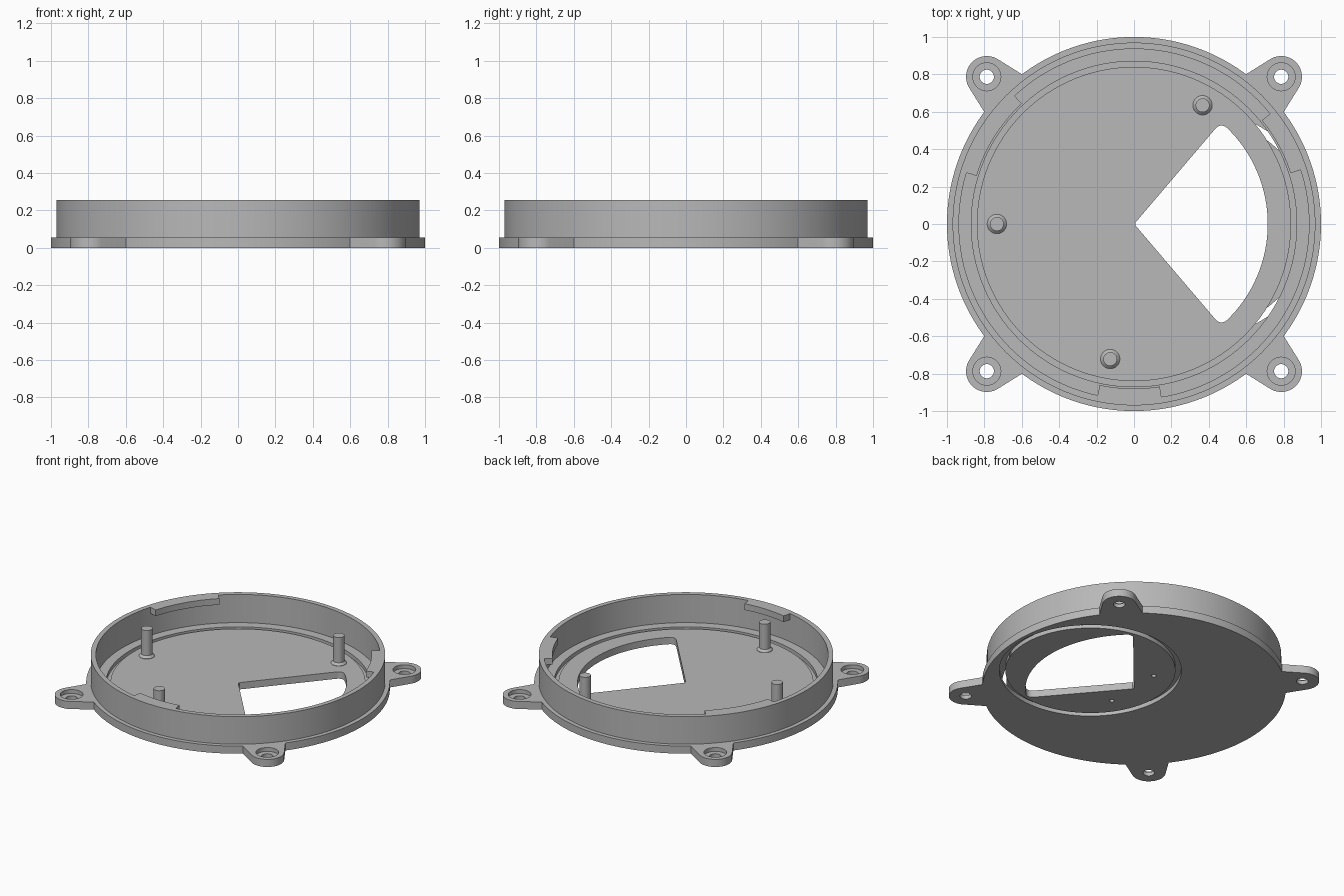
import bpy, bmesh, math
from mathutils import Matrix, Vector

if "Cube" in bpy.data.objects:
    bpy.data.objects.remove(bpy.data.objects["Cube"])

grey = bpy.data.materials.new("grey plastic")
grey.diffuse_color = (0.48, 0.48, 0.48, 1)
grey.use_nodes = True
grey.node_tree.nodes["Principled BSDF"].inputs["Base Color"].default_value = grey.diffuse_color

FLANGE = 0.055   # flange and ear thickness
FLOOR = 0.05     # inner floor height
RIM = 0.255      # top of the wall


def make(name, bm):
    bmesh.ops.remove_doubles(bm, verts=bm.verts, dist=1e-5)
    bmesh.ops.recalc_face_normals(bm, faces=bm.faces)
    me = bpy.data.meshes.new(name)
    bm.to_mesh(me)
    bm.free()
    me.materials.append(grey)
    ob = bpy.data.objects.new(name, me)
    bpy.context.collection.objects.link(ob)
    return ob


def lathe(name, profile, centre=(0, 0), steps=128, closed=False):
    """Spin a radius/height profile around a vertical axis."""
    bm = bmesh.new()
    vs = [bm.verts.new((r, 0, z)) for r, z in profile]
    edges = [bm.edges.new(p) for p in zip(vs, vs[1:])]
    if closed:
        edges.append(bm.edges.new((vs[-1], vs[0])))
    bmesh.ops.spin(bm, geom=vs + edges, cent=(0, 0, 0), axis=(0, 0, 1),
                   angle=2 * math.pi, steps=steps)
    bmesh.ops.translate(bm, verts=bm.verts, vec=(*centre, 0))
    return make(name, bm)


def cylinder(name, r, z0, z1, centre, steps=32):
    return lathe(name, [(0, z0), (r, z0), (r, z1), (0, z1)], centre, steps)


def prism(name, outline, z0, z1, turn=0):
    """Extrude a flat outline upward, then turn it about the z axis."""
    bm = bmesh.new()
    face = bm.faces.new([bm.verts.new((x, y, z0)) for x, y in outline])
    ext = bmesh.ops.extrude_face_region(bm, geom=[face])
    top = [v for v in ext["geom"] if isinstance(v, bmesh.types.BMVert)]
    bmesh.ops.translate(bm, verts=top, vec=(0, 0, z1 - z0))
    bmesh.ops.rotate(bm, verts=bm.verts, cent=(0, 0, 0),
                     matrix=Matrix.Rotation(math.radians(turn), 3, 'Z'))
    return make(name, bm)


def arc(cx, cy, r, a0, a1, n):
    return [(cx + r * math.cos(math.radians(a0 + (a1 - a0) * i / n)),
             cy + r * math.sin(math.radians(a0 + (a1 - a0) * i / n)))
            for i in range(n + 1)]


def cut(ob, cutter):
    bpy.context.view_layer.objects.active = ob
    mod = ob.modifiers.new("cut", 'BOOLEAN')
    mod.operation = 'DIFFERENCE'
    mod.solver = 'EXACT'
    mod.object = cutter
    bpy.ops.object.modifier_apply(modifier=mod.name)
    bpy.data.objects.remove(cutter)


# Housing: flange, wall, and floor with a shallow ring groove
housing = lathe("housing", [
    (0, 0), (1, 0), (1, FLANGE), (0.97, FLANGE), (0.97, RIM), (0.936, RIM),
    (0.936, FLOOR), (0.87, FLOOR), (0.87, 0.022), (0.84, 0.022),
    (0.84, FLOOR), (0, FLOOR)])

# Wedge window with rounded corners
half, R, rc = 49.5, 0.715, 0.04
phi = half - math.degrees(math.asin(rc / (R - rc)))
cx = (R - rc) * math.cos(math.radians(phi))
cy = (R - rc) * math.sin(math.radians(phi))
window = ([(0.008, -0.008), (0.008, 0.008)][::-1]
          + arc(cx, -cy, rc, -half - 90, -phi, 8)
          + arc(0, 0, R, -phi, phi, 32)[1:-1]
          + arc(cx, cy, rc, phi, half + 90, 8))
cut(housing, prism("window_cutter", window, -0.1, 0.2))

# Offset ring groove and two blind holes in the underside
cut(housing, lathe("groove_cutter",
                   [(0.56, -0.05), (0.60, -0.05), (0.60, 0.03), (0.56, 0.03)],
                   (0.375, 0), 96, True))
for s in (-1, 1):
    cut(housing, cylinder("hole_cutter", 0.016, -0.05, 0.035, (0.01, s * 0.215), 16))

# Four mounting ears with counterbored screw holes
D, r_ear = 1.113, 0.111
for i in range(4):
    turn = 45 + 90 * i
    outline = arc(D, 0, r_ear, -76.7, 76.7, 24) + arc(0, 0, 0.9995, 8.2, -8.2, 8)
    ear = prism("mounting_ear", outline, 0, FLANGE, turn)
    c = (D * math.cos(math.radians(turn)), D * math.sin(math.radians(turn)))
    cut(ear, cylinder("bore_cutter", 0.075, 0.027, 0.1, c))
    cut(ear, cylinder("screw_cutter", 0.038, -0.05, 0.1, c))

# Three locking tabs inside the rim
for a0, a1 in ((18, 39), (133, 163), (258, 279)):
    prism("rim_tab", arc(0, 0, 0.937, a0, a1, 12) + arc(0, 0, 0.88, a1, a0, 12),
          RIM - 0.045, RIM)

# Three posts with flared feet
for a in (60, 180, 260):
    c = (0.733 * math.cos(math.radians(a)), 0.733 * math.sin(math.radians(a)))
    lathe("post", [(0, FLOOR - 0.005), (0.052, FLOOR - 0.005), (0.052, FLOOR + 0.002),
                   (0.037, FLOOR + 0.017), (0.037, 0.25), (0, 0.25)], c, 32)

# Smooth curved walls, keep edges sharp
for ob in bpy.context.scene.objects:
    ob.select_set(True)
    bpy.context.view_layer.objects.active = ob
bpy.ops.object.shade_smooth_by_angle(angle=math.radians(30))
